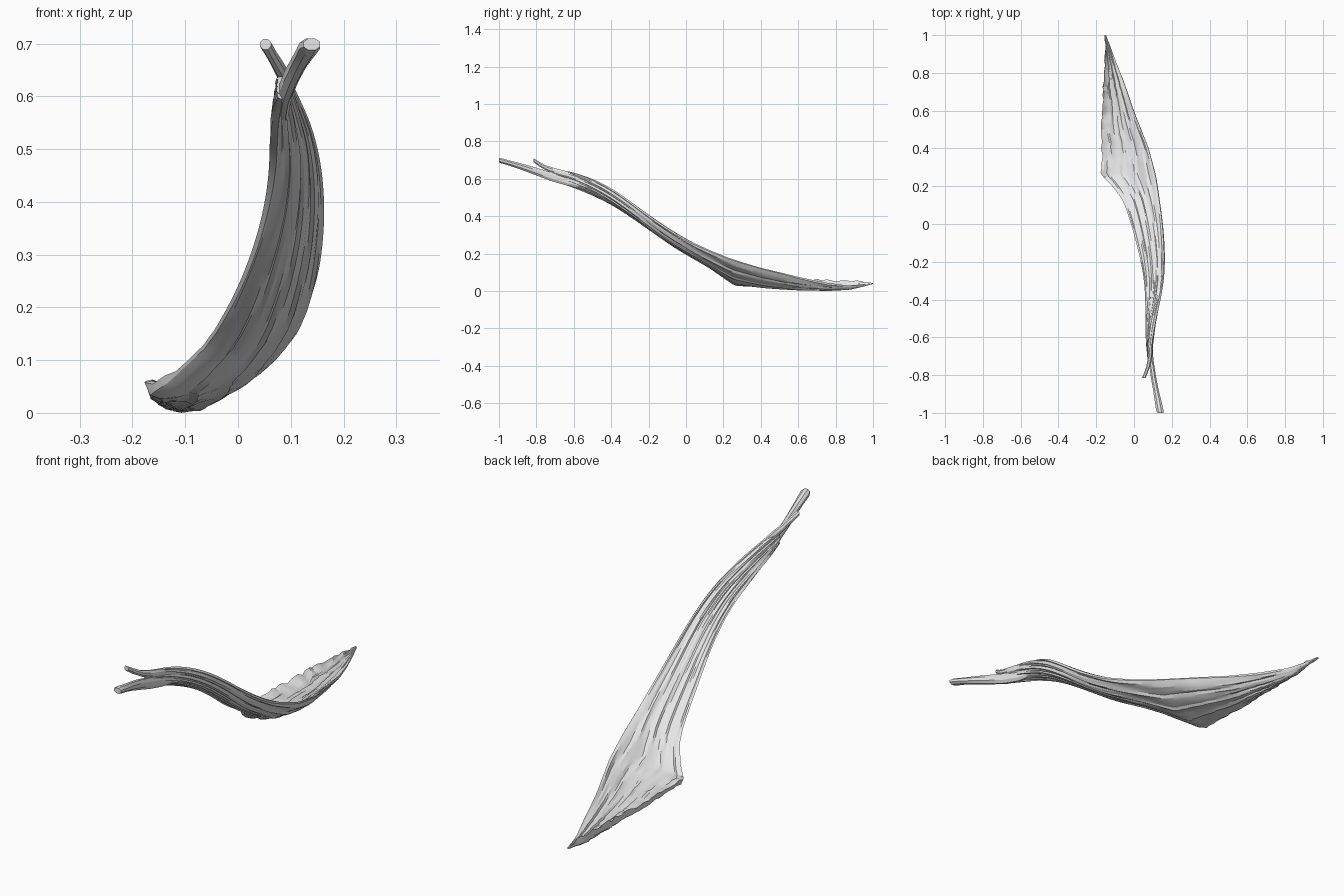
import bpy, bmesh, math, random
from mathutils import Vector

if "Cube" in bpy.data.objects:
    bpy.data.objects.remove(bpy.data.objects["Cube"])

random.seed(4)
wood = bpy.data.materials.new("weathered grey wood")
wood.diffuse_color = (0.8, 0.8, 0.8, 1)
wood.use_nodes = True
wood.node_tree.nodes["Principled BSDF"].inputs["Base Color"].default_value = wood.diffuse_color


def loft(name, rings):
    """Skin closed rings of equal length and cap both ends."""
    bm = bmesh.new()
    vs = [[bm.verts.new(p) for p in r] for r in rings]
    n = len(rings[0])
    for a, b in zip(vs, vs[1:]):
        for i in range(n):
            j = (i + 1) % n
            bm.faces.new((a[i], a[j], b[j], b[i]))
    bm.faces.new(vs[0][::-1])
    bm.faces.new(vs[-1])
    bmesh.ops.recalc_face_normals(bm, faces=bm.faces)
    me = bpy.data.meshes.new(name)
    bm.to_mesh(me)
    bm.free()
    ob = bpy.data.objects.new(name, me)
    bpy.context.collection.objects.link(ob)
    me.materials.append(wood)
    bpy.ops.object.select_all(action='DESELECT')
    ob.select_set(True)
    bpy.context.view_layer.objects.active = ob
    bpy.ops.object.shade_smooth_by_angle(angle=math.radians(22))
    return ob


# y, left edge x/z, right edge x/z, belly depth, thickness
KEYS = [
    (-.73, .086, .598, .090, .655, .004, .018),
    (-.66, .080, .575, .092, .648, .010, .026),
    (-.60, .076, .555, .098, .635, .014, .030),
    (-.50, .073, .515, .116, .598, .018, .032),
    (-.40, .070, .467, .140, .545, .022, .032),
    (-.30, .059, .405, .157, .475, .024, .030),
    (-.20, .040, .335, .163, .400, .026, .028),
    (-.10, .015, .264, .160, .332, .027, .028),
    (.00, -.012, .203, .153, .273, .028, .028),
    (.12, -.050, .132, .138, .215, .030, .028),
    (.22, -.125, .060, .124, .174, .032, .028),
    (.26, -.164, .033, .117, .160, .034, .028),
    (.40, -.162, .030, .080, .118, .040, .026),
    (.60, -.162, .028, .000, .068, .038, .024),
    (.75, -.162, .029, -.052, .038, .027, .022),
    (.87, -.155, .030, -.100, .025, .018, .018),
    (.94, -.154, .036, -.126, .030, .008, .014),
    (1.0, -.157, .042, -.148, .042, .001, .006),
]


def linear(y):
    y = min(max(y, KEYS[0][0]), KEYS[-1][0])
    for a, b in zip(KEYS, KEYS[1:]):
        if y <= b[0]:
            f = (y - a[0]) / (b[0] - a[0])
            return [p + (q - p) * f for p, q in zip(a[1:], b[1:])]


def section(y):
    # Smooth the limb, but keep the corner of the broken end crisp
    w = .04 if -.66 < y < .12 else .0
    s = [linear(y + k * w) for k in (-1, -.5, 0, .5, 1)]
    return [sum(c) / 5 for c in zip(*s)]


def grain(u, y, ph):
    """Long ridges that follow the limb and drift slowly across it."""
    d = u + .05 * math.sin(4 * y + ph)
    return (.0022 * math.sin(31 * d + ph + 2 * y) + .0018 * math.sin(57 * d - 3 * y)
            + .0012 * math.sin(9 * y + 23 * u))


# Main split limb: a tilted, twisting trough of wood with a torn diagonal end
COLS, ROWS = 22, 76
rings = []
for r in range(ROWS + 1):
    y = -.73 + 1.73 * r / ROWS
    lx, lz, rx, rz, sag, th = section(y)
    torn = min(1, max(0, (y - .2) / .08)) * min(1, (1 - y) / .08)
    lx += torn * random.uniform(-.004, .006)
    spike = torn * (.018 + random.uniform(-.004, .010))
    dx, dz = rx - lx, rz - lz
    ln = math.hypot(dx, dz)
    nx, nz = -dz / ln, dx / ln
    size = min(1, ln / .1)
    low, up = [], []
    for c in range(COLS + 1):
        u = c / COLS
        bow = 4 * u * (1 - u)
        o = -sag * bow
        rough = torn * (1 - u) ** 2 * random.uniform(-.003, .003)
        a = o + size * grain(u, y, 0)
        b = o + th * (.3 + .7 * bow ** .6) + spike * (1 - u) ** 5 + size * grain(u, y, 2) + rough
        for lst, off in ((low, a), (up, b)):
            lst.append(Vector((lx + dx * u + nx * off, y, lz + dz * u + nz * off)))
    rings.append(low + up[::-1])
parts = [loft("split_limb", rings)]


# Forked twigs at the narrow end: x, y, z, half width, half height
def twig(name, path, sides=8):
    rr = []
    for x, y, z, w, h in path:
        rr.append([Vector((x + w * math.cos(t), y, z + h * math.sin(t)))
                   for t in (2 * math.pi * (i + .5) / sides for i in range(sides))])
    parts.append(loft(name, rr))


twig("long_fork", [
    (.088, -.56, .570, .008, .016), (.086, -.64, .590, .013, .024),
    (.090, -.72, .614, .014, .025), (.103, -.81, .645, .015, .022),
    (.116, -.88, .668, .016, .018), (.128, -.94, .686, .019, .015),
    (.136, -.985, .699, .021, .015), (.140, -1.0, .702, .017, .012)])
twig("short_fork", [
    (.094, -.56, .605, .007, .016), (.090, -.64, .626, .010, .020),
    (.086, -.70, .643, .011, .018), (.076, -.75, .662, .011, .014),
    (.064, -.785, .682, .010, .013), (.052, -.815, .702, .011, .011)])

# Rest the lowest point on the ground
low = min(v.co.z for p in parts for v in p.data.vertices)
for p in parts:
    for v in p.data.vertices:
        v.co.z -= low
